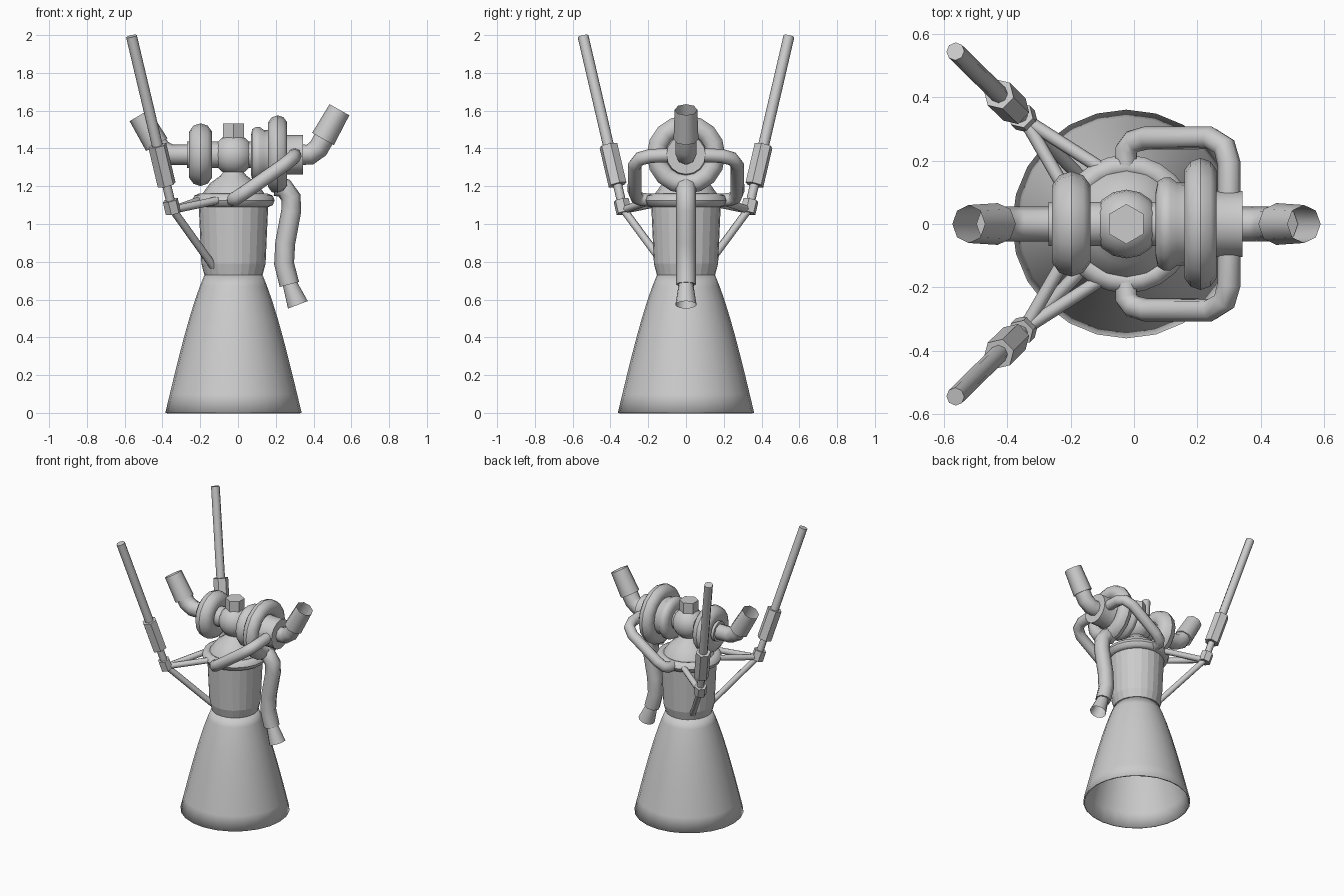
import bpy, bmesh, math
from mathutils import Vector

if "Cube" in bpy.data.objects:
    bpy.data.objects.remove(bpy.data.objects["Cube"])

CX = -0.024      # engine axis
PZ = 1.367       # turbopump axis height
gray = bpy.data.materials.new("metal_gray")
gray.diffuse_color = (0.6, 0.6, 0.6, 1)
gray.use_nodes = True
gray.node_tree.nodes["Principled BSDF"].inputs["Base Color"].default_value = gray.diffuse_color


def finish(ob, angle=40):
    ob.data.materials.clear()
    ob.data.materials.append(gray)
    bpy.ops.object.select_all(action='DESELECT')
    ob.select_set(True)
    bpy.context.view_layer.objects.active = ob
    bpy.ops.object.shade_smooth_by_angle(angle=math.radians(angle))
    return ob


def lathe(name, profile, origin, axis=(0, 0, 1), segs=20, angle=40, phase=0.0, caps=(False, False)):
    """Spin (radius, distance) pairs round an axis; closes ends on request."""
    q = Vector(axis).to_track_quat('Z', 'Y')
    bm = bmesh.new()
    rings = []
    for r, h in profile:
        rings.append([bm.verts.new(Vector(origin) + q @ Vector((
            r * math.cos(phase + math.tau * i / segs), r * math.sin(phase + math.tau * i / segs), h)))
            for i in range(segs)])
    for a, b in zip(rings, rings[1:]):
        for i in range(segs):
            j = (i + 1) % segs
            bm.faces.new((a[i], a[j], b[j], b[i]))
    if caps[0]:
        bm.faces.new(rings[0][::-1])
    if caps[1]:
        bm.faces.new(rings[-1])
    me = bpy.data.meshes.new(name)
    bm.to_mesh(me)
    bm.free()
    ob = bpy.data.objects.new(name, me)
    bpy.context.collection.objects.link(ob)
    return finish(ob, angle)


def rod(name, a, b, r1, r2=None, segs=8, caps=(True, True)):
    a, b = Vector(a), Vector(b)
    return lathe(name, [(r1, 0), (r2 or r1, (b - a).length)], a, b - a, segs, 50, caps=caps)


def ring(name, x, major, minor, segs=16, sides=10):
    """Torus round the pump axis."""
    prof = [(major + minor * math.cos(math.tau * i / sides), minor * math.sin(math.tau * i / sides))
            for i in range(sides + 1)]
    return lathe(name, prof, (x, 0, PZ), (1, 0, 0), segs, 60)


def pipe(name, pts, radius, res=2, caps=True):
    cu = bpy.data.curves.new(name, 'CURVE')
    cu.dimensions = '3D'
    cu.bevel_depth = radius
    cu.bevel_resolution = res
    cu.use_fill_caps = caps
    sp = cu.splines.new('POLY')
    sp.points.add(len(pts) - 1)
    for p, c in zip(sp.points, pts):
        p.co = (*c, 1)
    ob = bpy.data.objects.new(name, cu)
    bpy.context.collection.objects.link(ob)
    bpy.ops.object.select_all(action='DESELECT')
    ob.select_set(True)
    bpy.context.view_layer.objects.active = ob
    bpy.ops.object.convert(target='MESH')
    return finish(bpy.context.object, 60)


# Nozzle bell, a thin open shell
bell = lathe("nozzle_bell", [(0.361, 0), (0.337, 0.1), (0.313, 0.2), (0.288, 0.3), (0.262, 0.4),
                             (0.234, 0.5), (0.203, 0.6), (0.178, 0.67), (0.154, 0.73)], (CX, 0, 0), segs=24)
sol = bell.modifiers.new("wall", 'SOLIDIFY')
sol.thickness = 0.01
sol.offset = -1

# Combustion chamber, domed head and manifold ring
lathe("combustion_chamber", [(0.154, 0.73), (0.17, 0.79), (0.184, 1.1)], (CX, 0, 0), segs=24, angle=4, caps=(True, True))
lathe("chamber_dome", [(0.184, 1.12), (0.165, 1.16), (0.125, 1.215), (0.07, 1.255), (0.05, 1.28)],
      (CX, 0, 0), segs=16, angle=50)
lathe("manifold_ring", [(0.182 + 0.036 * math.cos(math.tau * i / 8), 1.125 + 0.036 * math.sin(math.tau * i / 8))
                        for i in range(9)], (CX, 0, 0), segs=24, angle=60)

# Turbopump along x
lathe("pump_sphere", [(0.108 * math.sin(math.pi * i / 10) + 0.0005, -0.108 * math.cos(math.pi * i / 10))
                      for i in range(11)], (CX, 0, PZ), segs=16, angle=60)
rod("pump_shaft", (-0.27, 0, PZ), (0.2, 0, PZ), 0.07, segs=16)
ring("left_volute", -0.198, 0.102, 0.064)
ring("right_volute", 0.21, 0.155, 0.053)
lathe("middle_housing", [(0.1, 0.068), (0.135, 0.075), (0.147, 0.095), (0.147, 0.115), (0.132, 0.135),
                         (0.128, 0.2)], (0, 0, PZ), (1, 0, 0), 16, 50, caps=(True, True))
lathe("pump_end_housing", [(0.12, 0.19), (0.104, 0.25), (0.104, 0.343)], (0, 0, PZ), (1, 0, 0), 16, 40, caps=(True, True))
lathe("top_valve", [(0.063, PZ + 0.06), (0.063, 1.532)], (CX, 0, 0), segs=6, angle=20, phase=math.pi / 2, caps=(True, True))

# Inlet pipes with wider flexible couplings
pipe("left_inlet_pipe", [(-0.2, 0, PZ), (-0.36, 0, PZ), (-0.41, 0, 1.395), (-0.45, 0, 1.46)], 0.056)
rod("left_inlet_coupling", (-0.43, 0, 1.42), (-0.522, 0, 1.575), 0.066, 0.06, caps=(True, False))
pipe("right_inlet_pipe", [(0.3, 0, PZ), (0.38, 0, PZ), (0.425, 0, 1.4), (0.47, 0, 1.48)], 0.055)
rod("right_inlet_coupling", (0.45, 0, 1.45), (0.537, 0, 1.605), 0.066, 0.06, caps=(True, False))

# Exhaust pipe with flared tip
pipe("exhaust_pipe", [(0.2, 0, 1.2), (0.245, 0, 1.19), (0.28, 0, 1.14), (0.282, 0, 1.07), (0.25, 0, 0.9),
                      (0.244, 0, 0.79), (0.272, 0, 0.68)], 0.053)
rod("exhaust_tip", (0.268, 0, 0.70), (0.317, 0, 0.572), 0.036, 0.056, 12, caps=(True, False))

for side, s in (("back", 1), ("front", -1)):
    # Feed pipe looping from the pump end to the manifold
    pipe(side + "_feed_pipe", [(0.3, s * 0.08, 1.365), (0.3, s * 0.19, 1.36), (0.285, s * 0.245, 1.345),
                               (0.24, s * 0.272, 1.31), (0.04, s * 0.272, 1.17), (-0.005, s * 0.26, 1.14),
                               (CX, s * 0.235, 1.13), (CX, s * 0.18, 1.125)], 0.037)
    # Gimbal actuator
    base, tip = Vector((-0.35, s * 0.335, 1.09)), Vector((-0.564, s * 0.545, 1.994))
    at = lambda t: base.lerp(tip, t)
    rod(side + "_actuator_joint", at(-0.035), at(0.04), 0.042, segs=6)
    rod(side + "_actuator_pin", at(0), at(0.16), 0.024)
    rod(side + "_actuator_cylinder", at(0.13), at(0.36), 0.05, segs=6)
    rod(side + "_actuator_rod", at(0.34), tip, 0.029)
    # Bracket struts from chamber to joint
    for i, end in enumerate([(-0.11, s * 0.18, 1.125), (-0.204, s * 0.086, 1.125), (-0.13, s * 0.108, 0.775)]):
        rod(f"{side}_strut_{i + 1}", (-0.345, s * 0.33, 1.075), end, 0.021)
